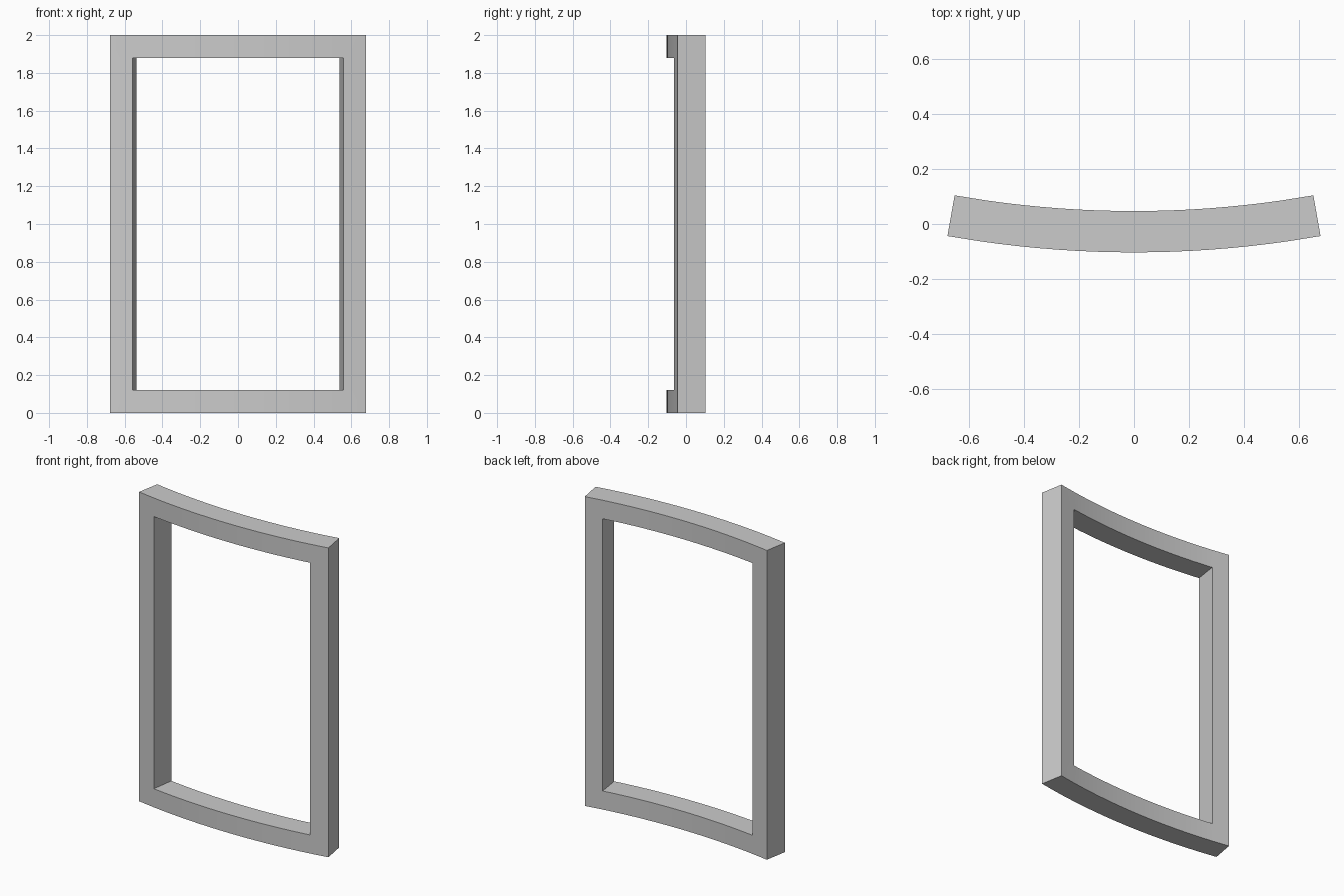
import bpy, bmesh, math

if "Cube" in bpy.data.objects:
    bpy.data.objects.remove(bpy.data.objects["Cube"])

R_FRONT, DEPTH = 3.9, 0.15        # front arc radius and frame thickness
A_OUT, A_IN = math.radians(10.0), math.radians(8.22)
Y_FRONT = -0.103                  # front face at the middle
SEGS = 16
Z_ROWS = [0.0, 0.12, 1.88, 2.0]

# Angular columns: stile, curved rail segments, stile
cols = [-A_OUT] + [A_IN * (2 * i / SEGS - 1) for i in range(SEGS + 1)] + [A_OUT]

bm = bmesh.new()
# Flat frame sheet in (angle, depth, height), leaving the opening empty
grid = [[bm.verts.new((a, 0, z)) for z in Z_ROWS] for a in cols]
last = len(cols) - 2
for i in range(last + 1):
    for j in range(3):
        if j == 1 and 0 < i < last:
            continue
        bm.faces.new((grid[i][j], grid[i + 1][j], grid[i + 1][j + 1], grid[i][j + 1]))

# Thicken the sheet backwards
ext = bmesh.ops.extrude_face_region(bm, geom=bm.faces[:], use_keep_orig=True)
for v in ext["geom"]:
    if isinstance(v, bmesh.types.BMVert):
        v.co.y += DEPTH

# Bend it around a vertical axis behind the frame
for v in bm.verts:
    a, d, z = v.co
    r = R_FRONT - d
    v.co = (r * math.sin(a), Y_FRONT + R_FRONT - r * math.cos(a), z)
bmesh.ops.recalc_face_normals(bm, faces=bm.faces[:])

mesh = bpy.data.meshes.new("curved_window_frame")
bm.to_mesh(mesh)
bm.free()
frame = bpy.data.objects.new("curved_window_frame", mesh)
bpy.context.collection.objects.link(frame)

# Plain grey finish
grey = bpy.data.materials.new("light_grey")
grey.diffuse_color = (0.6, 0.6, 0.6, 1)
grey.use_nodes = True
grey.node_tree.nodes["Principled BSDF"].inputs["Base Color"].default_value = grey.diffuse_color
mesh.materials.append(grey)

# Smooth the curve, keep corners sharp
bpy.context.view_layer.objects.active = frame
frame.select_set(True)
bpy.ops.object.shade_smooth_by_angle(angle=math.radians(30))
